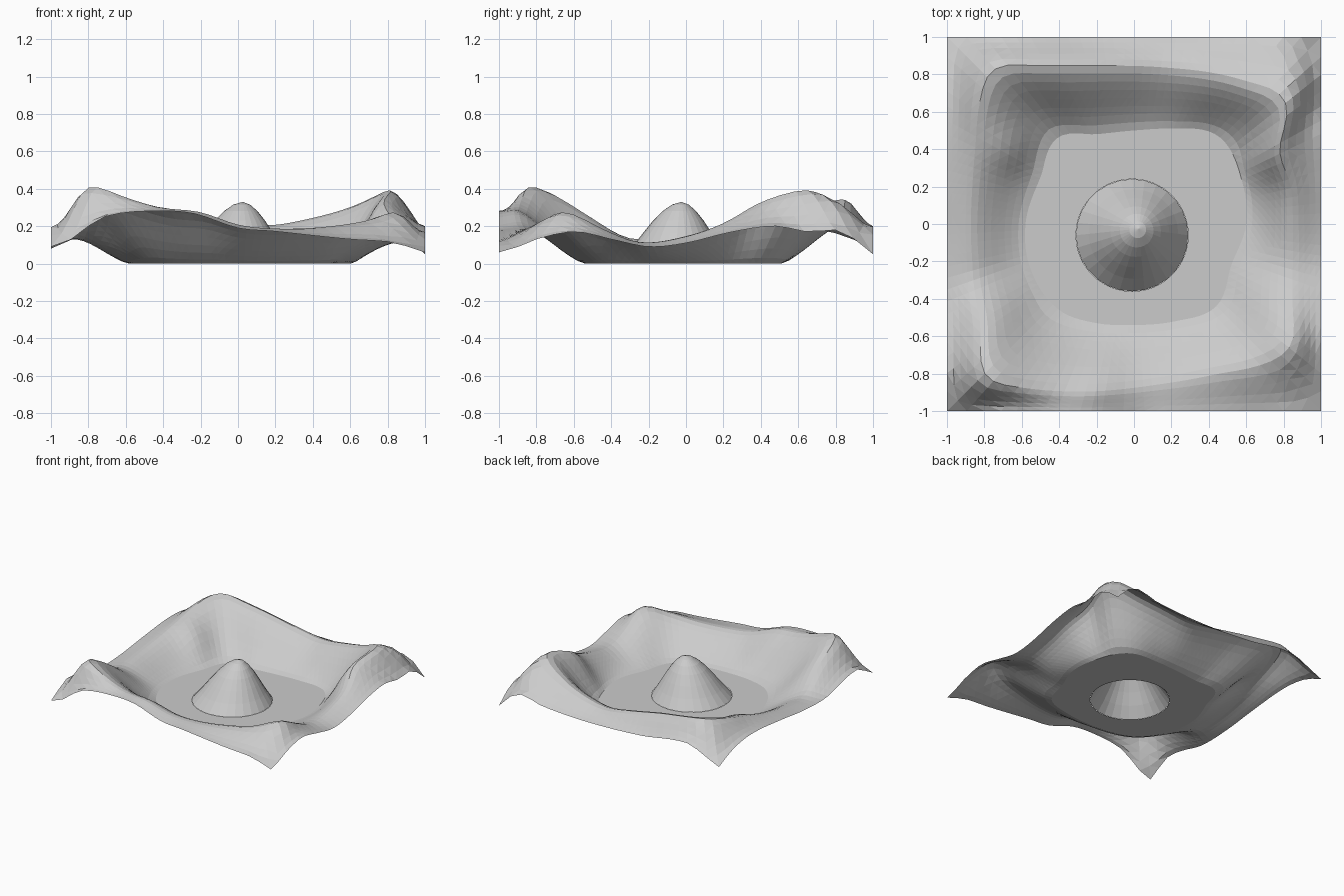
import bpy, bmesh, math

if "Cube" in bpy.data.objects:
    bpy.data.objects.remove(bpy.data.objects["Cube"])

SEG = 112  # radial divisions, includes the four exact corners


def polar(points):
    """(x, y, z) control points -> list of (angle, radius, z) sorted by angle"""
    return sorted((math.atan2(y, x) % math.tau, math.hypot(x, y), z) for x, y, z in points)


def sample(keys, a):
    """Smooth periodic interpolation (Catmull-Rom tangents, by angle)"""
    n = len(keys)
    i = max((k for k in range(n) if keys[k][0] <= a + 1e-9), default=-1)

    def key(k):
        q, m = divmod(k, n)
        return (keys[m][0] + q * math.tau,) + keys[m][1:]
    p = [key(i + d) for d in (-1, 0, 1, 2)]
    w = p[2][0] - p[1][0]
    t = (a - p[1][0]) / w
    out = []
    for c in (1, 2):
        m1 = (p[2][c] - p[0][c]) / (p[2][0] - p[0][0]) * w
        m2 = (p[3][c] - p[1][c]) / (p[3][0] - p[1][0]) * w
        out.append((2*t**3 - 3*t*t + 1) * p[1][c] + (t**3 - 2*t*t + t) * m1
                   + (3*t*t - 2*t**3) * p[2][c] + (t**3 - t*t) * m2)
    return out


def loft(name, rings, tip=None, soften=0):
    """Skin between rings of points, optionally closing on a tip point"""
    bm = bmesh.new()
    rows = [[bm.verts.new(p) for p in r] for r in rings]
    for a, b in zip(rows, rows[1:]):
        n = len(a)
        for i in range(n):
            j = (i + 1) % n
            bm.faces.new((a[i], b[i], b[j], a[j]))
    if tip:
        top, a = bm.verts.new(tip), rows[0]
        for i in range(len(a)):
            bm.faces.new((top, a[i], a[(i + 1) % len(a)]))
    inside = [v for r in rows[2:-1] for v in r]
    for _ in range(soften):
        bmesh.ops.smooth_vert(bm, verts=inside, factor=.5,
                              use_axis_x=True, use_axis_y=True, use_axis_z=True)
    bmesh.ops.triangulate(bm, faces=bm.faces[:], quad_method='SHORT_EDGE')
    me = bpy.data.meshes.new(name)
    bm.to_mesh(me)
    bm.free()
    ob = bpy.data.objects.new(name, me)
    bpy.context.collection.objects.link(ob)
    return ob


# Flat floor outline
floor_keys = polar([(x, y, 0) for x, y in (
    (.6, 0), (.58, .22), (.45, .47), (.2, .51), (0, .5), (-.2, .48), (-.41, .46),
    (-.5, .25), (-.58, 0), (-.56, -.22), (-.4, -.46), (-.2, -.53), (0, -.54),
    (.22, -.52), (.44, -.44), (.52, -.22))])

# Crest line of the surrounding hills
crest_keys = polar([
    (.85, 0, .15), (.84, .2, .22), (.77, .4, .34), (.82, .65, .41), (.6, .76, .31),
    (.35, .82, .24), (.15, .84, .21), (-.1, .85, .25), (-.35, .85, .30),
    (-.55, .85, .33), (-.75, .84, .36), (-.83, .64, .31), (-.85, .42, .24),
    (-.87, .15, .18), (-.87, -.15, .14), (-.86, -.32, .14), (-.82, -.55, .28),
    (-.8, -.82, .435), (-.6, -.88, .36), (-.4, -.9, .30), (-.2, -.9, .28),
    (0, -.88, .21), (.2, -.85, .19), (.45, -.8, .20), (.68, -.75, .235),
    (.85, -.65, .29), (.85, -.45, .19), (.85, -.25, .115)])

# Heights along the square outer edge: front, right, back, left
edge_keys = polar(
    [(x, -1, z) for x, z in ((-1, .09), (-.9, .125), (-.8, .2), (-.7, .255), (-.5, .28),
                             (-.25, .27), (0, .19), (.2, .172), (.6, .13), (.85, .11))]
    + [(1, y, z) for y, z in ((-1, .06), (-.8, .13), (-.6, .17), (-.4, .13), (-.2, .09), (0, .11),
                              (.25, .17), (.48, .2), (.65, .17), (.85, .17))]
    + [(x, 1, z) for x, z in ((1, .05), (.85, .19), (.6, .15), (.2, .13), (-.3, .15),
                              (-.7, .2), (-.85, .15))]
    + [(-1, y, z) for y, z in ((1, .08), (.85, .15), (.6, .19), (.2, .16), (-.1, .125),
                               (-.4, .12), (-.65, .18), (-.82, .19))])

# Local knolls on the hills: x, y, height, radius
knolls = [(.87, .87, .12, .10), (-.66, .4, .05, .12)]

angles = [math.tau * i / SEG for i in range(SEG)]


def ease(t):
    return .4 * t + .6 * t * t * (3 - 2 * t)


def put(r, a, z, mask=0):
    x, y = r * math.cos(a), r * math.sin(a)
    for kx, ky, h, s in knolls:
        z += mask * h * math.exp(-((x - kx)**2 + (y - ky)**2) / (s * s))
    return (x, y, z)


floor, crest, edge = ([], [], [])
for a in angles:
    floor.append(sample(floor_keys, a)[0])
    crest.append(sample(crest_keys, a))
    edge.append((1 / max(abs(math.cos(a)), abs(math.sin(a))), sample(edge_keys, a)[1]))

# Hills: inner slope up to the crest, then outer slope down to the edge
rings = []
for k in range(9):
    t = k / 8
    rings.append([put(f + (c[0] - f) * t, a, c[1] * ease(t), min(1, 3 * t))
                  for a, f, c in zip(angles, floor, crest)])
for k in range(1, 6):
    t = k / 5
    rings.append([put(c[0] + (e[0] - c[0]) * t, a, c[1] + (e[1] - c[1]) * ease(t), 1 - t**4)
                  for a, c, e in zip(angles, crest, edge)])
loft("hills", rings, soften=2)

# Central mound, leaning slightly off its round base
BASE, APEX, R = (-.01, -.06), (.025, -.025), .3


def mound_ring(t, z):
    cx, cy = (b + (p - b) * t for b, p in zip(BASE, APEX))
    return [(cx + R * (1 - t) * math.cos(a), cy + R * (1 - t) * math.sin(a), z) for a in angles[::4]]


profile = [(.85, .315), (.7, .28), (.55, .23), (.38, .16), (.2, .08), (0, 0)]
loft("mound", [mound_ring(t, z) for t, z in profile], tip=(*APEX, .33))

# Floor ring between mound and hills
inner = [(BASE[0] + R * math.cos(a), BASE[1] + R * math.sin(a), 0) for a in angles]
loft("floor", [inner, rings[0]])
